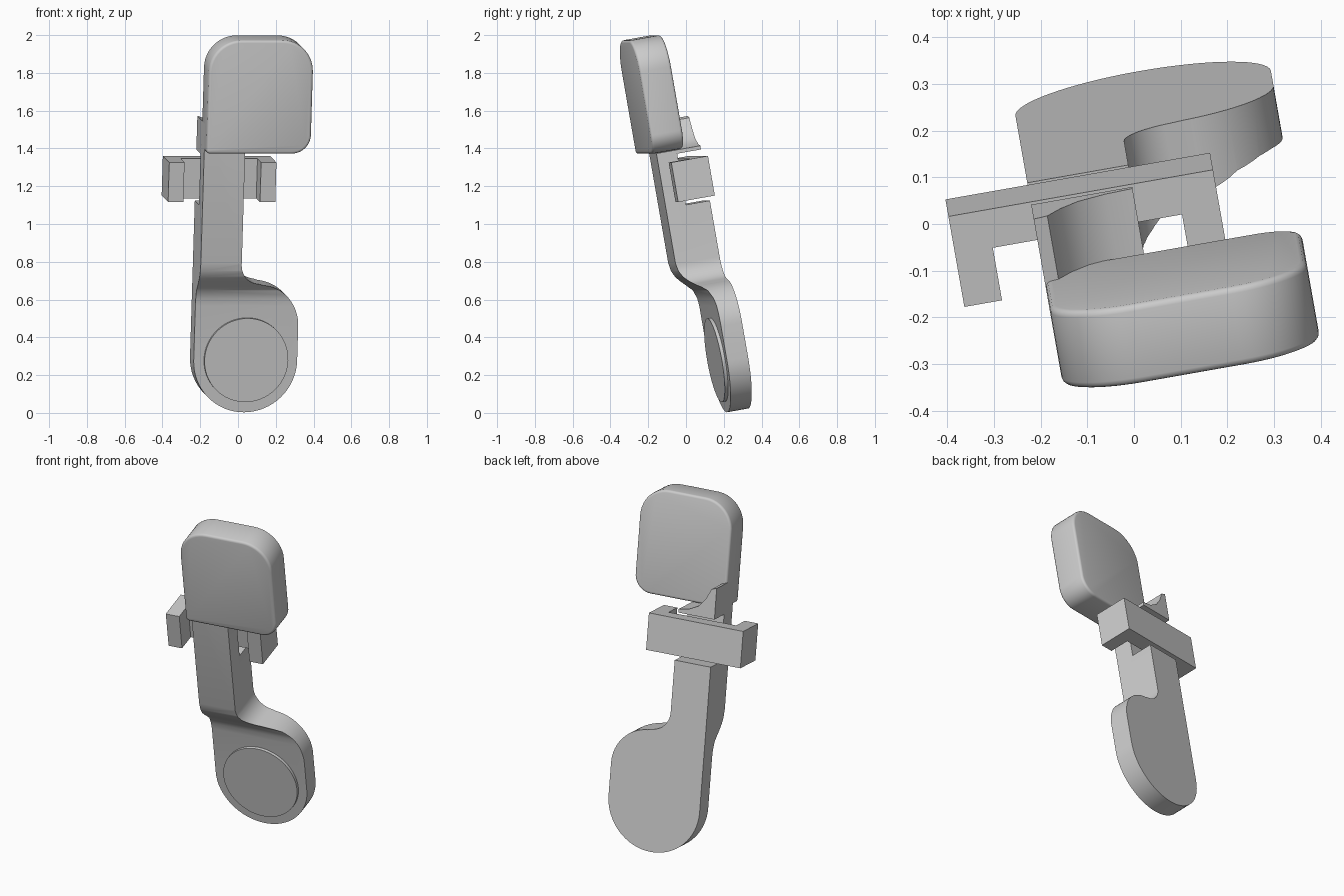
import bpy, bmesh, math
from mathutils import Vector

cube = bpy.data.objects.get("Cube")
if cube:
    bpy.data.objects.remove(cube, do_unlink=True)

TILT = (math.radians(10), 0, math.radians(10))   # whole assembly leans and turns

grey = bpy.data.materials.new("plain_grey")
grey.use_nodes = True
grey.diffuse_color = (0.6, 0.6, 0.6, 1)
grey.node_tree.nodes["Principled BSDF"].inputs["Base Color"].default_value = (0.6, 0.6, 0.6, 1)


def arc(cx, cz, r, start, end, n=12):
    """Points along a circular arc, angles in degrees."""
    angles = [math.radians(start + (end - start) * i / n) for i in range(n + 1)]
    return [(cx + r * math.cos(t), cz + r * math.sin(t)) for t in angles]


def prism(name, points, axis, low, high, bevel=0.0):
    """Extrude a 2D outline along x, y or z between low and high."""
    def place(p, d):
        return {"x": (d, p[0], p[1]), "y": (p[0], d, p[1]), "z": (p[0], p[1], d)}[axis]
    bm = bmesh.new()
    bottom = bm.faces.new([bm.verts.new(place(p, low)) for p in points])
    ext = bmesh.ops.extrude_face_region(bm, geom=[bottom])
    shift = Vector(place((0, 0), high - low))
    top = [v for v in ext["geom"] if isinstance(v, bmesh.types.BMVert)]
    bmesh.ops.translate(bm, verts=top, vec=shift)
    bmesh.ops.recalc_face_normals(bm, faces=bm.faces)
    if bevel:
        rims = [e for e in bm.edges if any(len(f.verts) > 4 for f in e.link_faces)]
        bmesh.ops.bevel(bm, geom=rims, offset=bevel, segments=3, profile=0.5, affect="EDGES")
    mesh = bpy.data.meshes.new(name)
    bm.to_mesh(mesh)
    bm.free()
    mesh.materials.append(grey)
    obj = bpy.data.objects.new(name, mesh)
    obj.rotation_euler = TILT
    bpy.context.collection.objects.link(obj)
    return obj


def smooth(obj):
    bpy.ops.object.select_all(action="DESELECT")
    obj.select_set(True)
    bpy.context.view_layer.objects.active = obj
    bpy.ops.object.shade_smooth_by_angle(angle=math.radians(32))


# Lever outline: round foot, concave neck, straight stem, pointed fin at the top
LEFT, STEM, BACK = -0.21, 0.01, 0.32
outline = (arc(0.068, 0.245, 0.278, 180, 360, 32)
           + arc(0.116, 0.43, 0.23, 0, 84, 16)
           + arc(0.13, 0.785, 0.12, 265, 180, 10)
           + [(STEM, 1.38), (-0.05, 1.39), (-0.11, 1.42), (-0.15, 1.47),
              (-0.18, 1.53), (LEFT, 1.54)])
lever = prism("lever", outline, "y", -0.1, BACK)

# Side profile: thin foot, bend forward to the stem, rear slot for the clip
side = [(BACK + 0.1, -0.1), (0.205, -0.1), (0.205, 0.54), (0.201, 0.58), (0.186, 0.625),
        (0.157, 0.655), (0.127, 0.685), (0.104, 0.712), (0.088, 0.745), (0.08, 0.79),
        (0.08, 1.6), (BACK + 0.1, 1.6), (BACK + 0.1, 1.36), (0.19, 1.36),
        (0.19, 1.085), (BACK + 0.1, 1.085)]
cutter = prism("lever_profile_cutter", side, "x", -0.5, 0.6)
cutter.hide_render = True
mod = lever.modifiers.new("profile", "BOOLEAN")
mod.operation, mod.solver, mod.object = "INTERSECT", "EXACT", cutter
bpy.context.view_layer.update()
bpy.context.view_layer.objects.active = lever
bpy.ops.object.modifier_apply(modifier=mod.name)
bpy.data.objects.remove(cutter, do_unlink=True)
smooth(lever)

# Raised round disc on the foot
disc = prism("foot_disc", arc(0.07, 0.25, 0.225, 0, 354.375, 63), "y", 0.187, 0.215)
smooth(disc)

# Rounded head pad
pad_outline = (arc(0.25, 1.49, 0.1, 270, 360) + arc(0.18, 1.83, 0.17, 0, 90)
               + arc(-0.04, 1.83, 0.17, 90, 180) + arc(-0.19, 1.41, 0.02, 180, 270, 4))
pad = prism("head_pad", pad_outline, "y", 0.008, 0.18, bevel=0.014)
smooth(pad)

# U-shaped clip behind the stem
clip = [(-0.389, 0.12), (-0.307, 0.12), (-0.307, 0.236), (0.105, 0.236),
        (0.105, 0.12), (0.187, 0.12), (0.187, BACK), (-0.389, BACK)]
prism("rear_clip", clip, "z", 1.112, 1.325)
